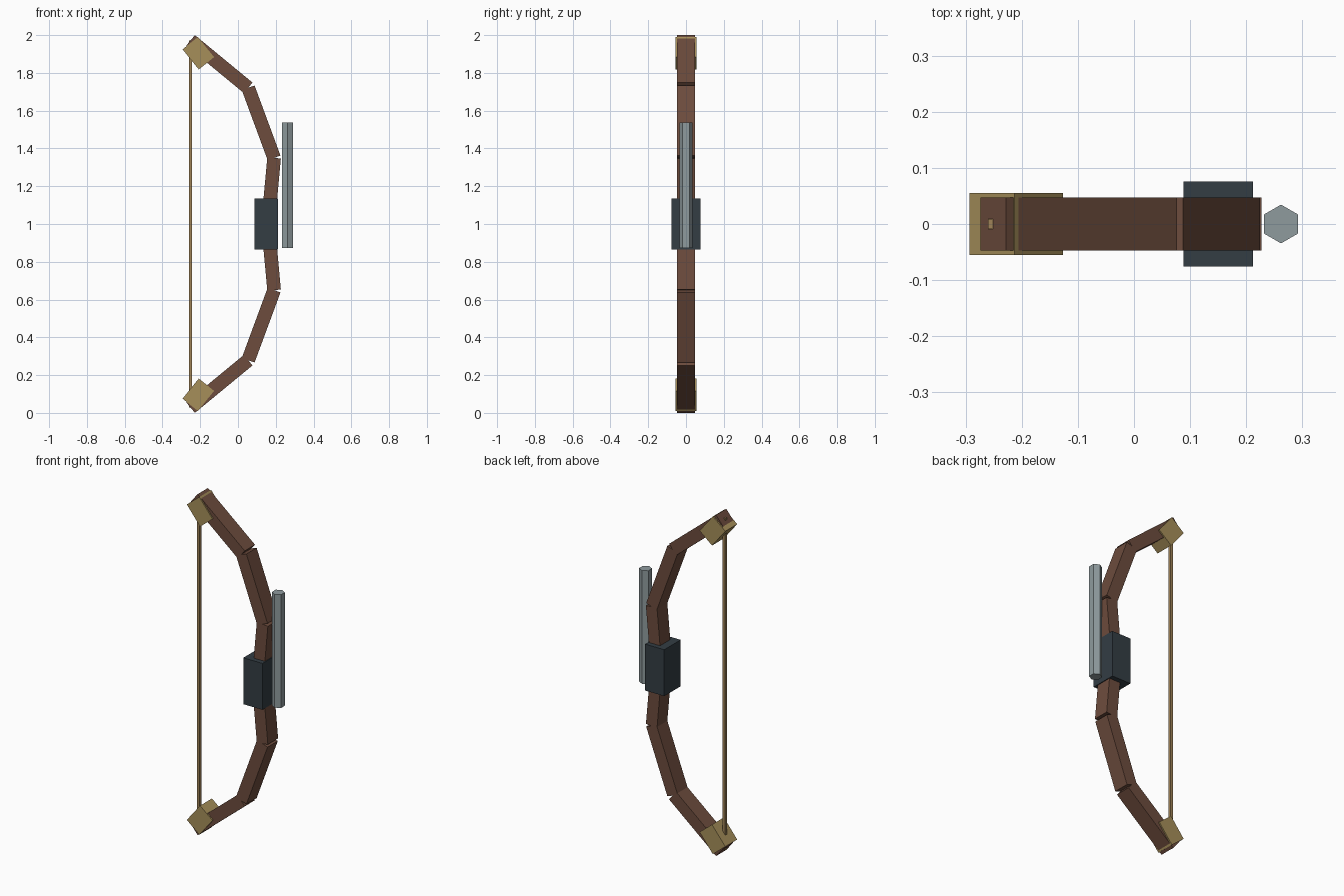
import bpy
import math
from mathutils import Vector

if "Cube" in bpy.data.objects:
    bpy.data.objects.remove(bpy.data.objects["Cube"])


def material(name, hex_code):
    # hex colour converted to linear values
    vals = [int(hex_code[i:i + 2], 16) / 255 for i in (0, 2, 4)]
    lin = [((c + 0.055) / 1.055) ** 2.4 if c > 0.04 else c / 12.92 for c in vals]
    m = bpy.data.materials.new(name)
    m.diffuse_color = (*lin, 1)
    m.use_nodes = True
    m.node_tree.nodes["Principled BSDF"].inputs["Base Color"].default_value = m.diffuse_color
    return m


wood = material("wood", "6D4C3D")
leather = material("leather", "333D44")
horn = material("horn", "A68F5A")
cord = material("cord", "A08458")
metal = material("metal", "8F9B9E")


def box(name, x, z, size, mat, tilt=0.0):
    """Box in the bow's plane, tilted about y (positive lifts its +x end)."""
    bpy.ops.mesh.primitive_cube_add(size=1, location=(x, 0, z), rotation=(0, -tilt, 0))
    ob = bpy.context.object
    ob.name = name
    ob.scale = size
    bpy.ops.object.transform_apply(location=False, rotation=False, scale=True)
    ob.data.materials.append(mat)
    return ob


# Limb path as (x, height above the middle), mirrored about z = 1
path = [(0.159, 0.0), (0.191, 0.35), (0.054, 0.721), (-0.251, 0.972)]

for side, sign in (("upper", 1), ("lower", -1)):
    # Limb segments: plain boxes butted end to end
    for i, (a, b) in enumerate(zip(path, path[1:])):
        d = Vector((b[0] - a[0], sign * (b[1] - a[1])))
        box(f"{side}_limb_{i + 1}", (a[0] + b[0]) / 2, 1 + sign * (a[1] + b[1]) / 2,
            (d.length, 0.095, 0.072), wood, math.atan2(d.y, d.x))
    # Tip block
    box(f"{side}_tip", -0.21, 1 + sign * 0.904, (0.104, 0.11, 0.137), horn,
        sign * math.radians(39))

# Grip and bowstring
box("grip", 0.15, 1.0, (0.124, 0.152, 0.272), leather)
box("bowstring", -0.252, 1.0, (0.017, 0.018, 1.944), cord)

# Hexagonal rod in front of the grip
bpy.ops.mesh.primitive_cylinder_add(vertices=6, radius=0.0345, depth=0.664,
                                    location=(0.262, 0, 1.206))
rod = bpy.context.object
rod.name = "stabiliser_rod"
rod.data.materials.append(metal)
